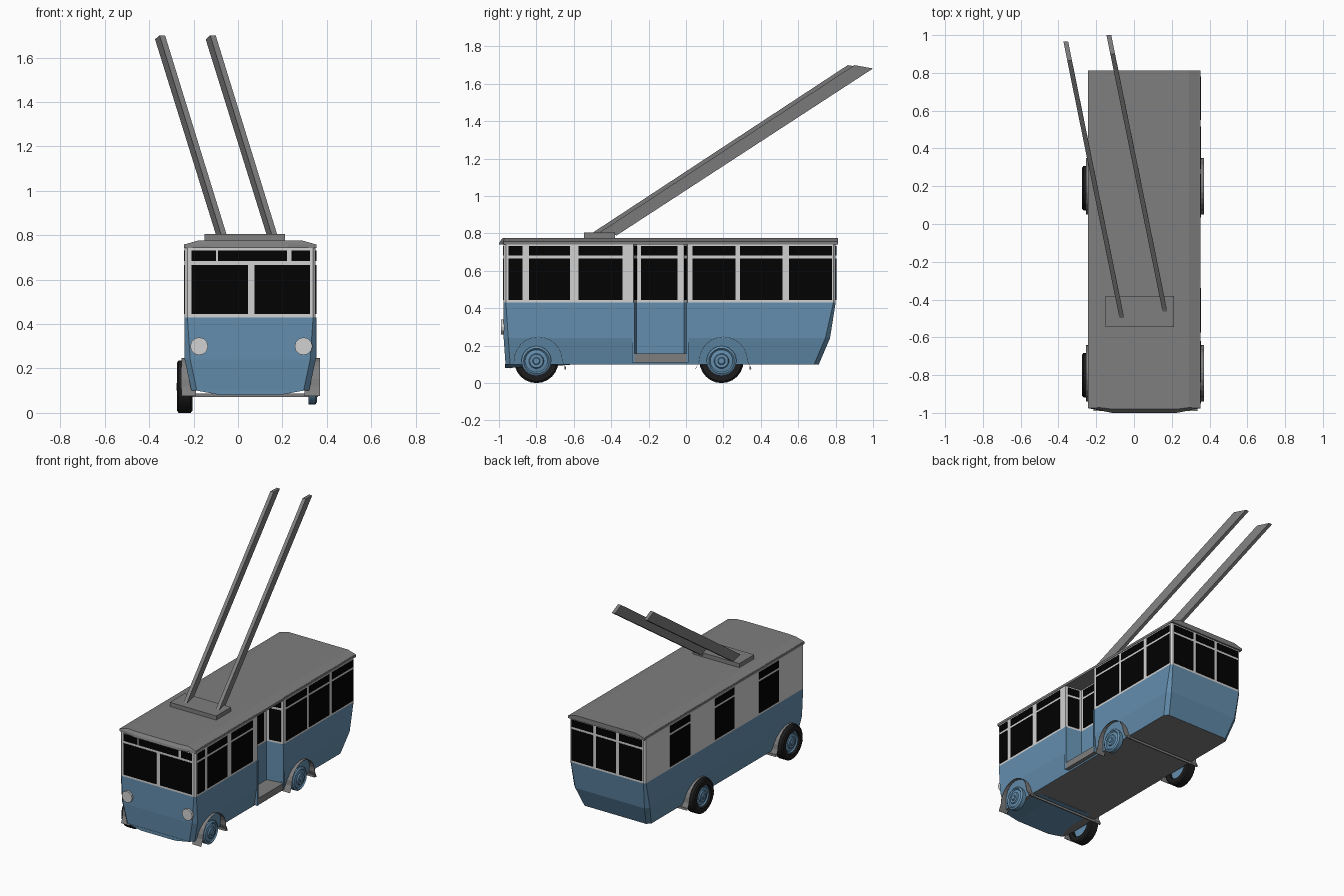
import bpy, bmesh, math
from mathutils import Matrix, Vector

if "Cube" in bpy.data.objects:
    bpy.data.objects.remove(bpy.data.objects["Cube"])


def material(name, rgb):
    m = bpy.data.materials.new(name)
    m.use_nodes = True
    m.diffuse_color = (*rgb, 1)
    m.node_tree.nodes["Principled BSDF"].inputs["Base Color"].default_value = (*rgb, 1)
    return m


BLUE = material("body blue", (0.125, 0.27, 0.42))
WHITE = material("frame white", (0.64, 0.64, 0.64))
GREY = material("roof grey", (0.21, 0.21, 0.21))
GLASS = material("window black", (0.0005, 0.0005, 0.0005))
RUBBER = material("tyre black", (0.012, 0.012, 0.012))
CX = 0.055          # body centre line
HALF = 0.295        # body half width
LEFT, RIGHT = CX + HALF, CX - HALF
FRONT, BACK = -0.975, 0.80


def finish(name, bm, *mats):
    bmesh.ops.recalc_face_normals(bm, faces=bm.faces)
    me = bpy.data.meshes.new(name)
    bm.to_mesh(me)
    bm.free()
    ob = bpy.data.objects.new(name, me)
    bpy.context.collection.objects.link(ob)
    for m in mats:
        me.materials.append(m)
    return ob


def loft(name, rings, *mats, closed=False):
    """Skin equal-length rings of points; cap both ends unless closed."""
    bm = bmesh.new()
    rows = [[bm.verts.new(p) for p in ring] for ring in rings]
    n = len(rows[0])
    pairs = list(zip(rows, rows[1:])) + ([(rows[-1], rows[0])] if closed else [])
    for a, b in pairs:
        for i in range(n):
            j = (i + 1) % n
            bm.faces.new((a[i], a[j], b[j], b[i]))
    if not closed:
        bm.faces.new(rows[0])
        bm.faces.new(rows[-1])
    return finish(name, bm, *mats)


def prism(name, outline, z, mat):
    """Raise a plan outline between two heights."""
    return loft(name, [[(*p, h) for p in outline] for h in z], mat)


def box(name, x, y, z, mat):
    return prism(name, [(x[0], y[0]), (x[1], y[0]), (x[1], y[1]), (x[0], y[1])], z, mat)


def lathe(name, x, y, z, profile, mat, side=1, closed=False, steps=24):
    """Spin (radius, offset) points around an axle along x."""
    turn = [math.tau * i / steps for i in range(steps)]
    rings = [[(x + side * d, y + r * math.cos(a), z + r * math.sin(a)) for a in turn]
             for r, d in profile]
    ob = loft(name, rings, mat, closed=closed)
    bpy.ops.object.select_all(action="DESELECT")
    ob.select_set(True)
    bpy.context.view_layer.objects.active = ob
    bpy.ops.object.shade_smooth_by_angle(angle=math.radians(30))


def plan(z, half, front, back, c):
    """Plan outline with small corner chamfers."""
    l, r = CX + half, CX - half
    return [(r + c, front, z), (l - c, front, z), (l, front + c, z), (l, back - c, z),
            (l - c, back, z), (r + c, back, z), (r, back - c, z), (r, front + c, z)]


# Body shell with tucked-in skirt and raked tail
shell = loft("body_shell", [plan(0.10, HALF - 0.03, FRONT + 0.01, 0.71, 0.025),
                            plan(0.24, HALF, FRONT, 0.77, 0.025),
                            plan(0.43, HALF, FRONT, BACK, 0.012),
                            plan(0.76, HALF, FRONT, BACK, 0.012)])

# Doorway with slightly splayed jambs cut out of the left side
DOOR = (-0.282, 0.008)
DOOR_IN = (-0.264, -0.01)
DOOR_X = LEFT - 0.12
cutter = prism("door_cutter", [(DOOR_X, DOOR_IN[0]), (LEFT, DOOR[0]), (LEFT + 0.1, DOOR[0]),
                               (LEFT + 0.1, DOOR[1]), (LEFT, DOOR[1]), (DOOR_X, DOOR_IN[1])],
               (0.155, 0.9), BLUE)
cutter.hide_render = True
cut = shell.modifiers.new("doorway", "BOOLEAN")
cut.object = cutter
cut.solver = "EXACT"
dg = bpy.context.evaluated_depsgraph_get()
baked = bpy.data.meshes.new_from_object(shell.evaluated_get(dg))
shell.modifiers.clear()
bpy.data.objects.remove(cutter)
baked.materials.clear()
for m in (BLUE, WHITE, GREY):
    baked.materials.append(m)

# Blue below the waistline, white above, grey floor
bm = bmesh.new()
bm.from_mesh(baked)
bmesh.ops.bisect_plane(bm, geom=bm.verts[:] + bm.edges[:] + bm.faces[:],
                       plane_co=(0, 0, 0.43), plane_no=(0, 0, 1))
for f in bm.faces:
    h = f.calc_center_median().z
    f.material_index = 2 if abs(f.normal.z) > 0.9 else int(h > 0.43)
bm.to_mesh(baked)
bm.free()
shell.data = baked


# Front apron under the nose, thinning out behind the front axle
def apron(y, low):
    return [(CX - 0.13, y, low), (CX + 0.13, y, low), (CX + 0.25, y, 0.102), (CX - 0.25, y, 0.102)]


loft("front_apron", [apron(FRONT + 0.008, 0.08), apron(-0.62, 0.097)], BLUE)
box("door_step", (DOOR_X, LEFT), DOOR, (0.11, 0.157), GREY)
for y in DOOR:
    box("door_post", (LEFT - 0.01, LEFT + 0.003), (y - 0.006, y + 0.006), (0.11, 0.43), BLUE)

# Windows: lower pane and a transom light above
LOWER, UPPER = (0.445, 0.665), (0.683, 0.732)
T = 0.004


def side_window(name, x, y):
    for z in (LOWER, UPPER):
        box(name, (x - T, x + T), y, z, GLASS)


def end_window(name, y, x, rows=(LOWER, UPPER)):
    for z in rows:
        box(name, x, (y - T, y + T), z, GLASS)


for y in [(-0.95, -0.875), (-0.84, -0.62), (-0.575, -0.34),
          (0.035, 0.265), (0.29, 0.515), (0.55, 0.78)]:
    side_window("left_window", LEFT, y)
for y in [(-0.69, -0.47), (-0.19, 0.02), (0.30, 0.52)]:
    side_window("right_window", RIGHT, y)
for x in [(-0.215, -0.04), (-0.015, 0.14), (0.165, 0.33)]:
    end_window("rear_window", BACK, x)
for x in [(-0.21, 0.045), (0.075, 0.325)]:
    end_window("windscreen", FRONT, x, [LOWER])
for x in [(-0.21, -0.10), (-0.09, 0.22), (0.24, 0.325)]:
    end_window("front_transom", FRONT, x, [UPPER])

# Door glazing on the recess back wall and its splayed jambs
side_window("door_window", DOOR_X, (-0.24, -0.045))
for inner, outer in zip(DOOR_IN, DOOR):
    a = Vector((DOOR_X, inner)).lerp(Vector((LEFT, outer)), 0.15)
    b = Vector((DOOR_X, inner)).lerp(Vector((LEFT, outer)), 0.85)
    off = Vector((0, T))
    for z in (LOWER, UPPER):
        prism("door_jamb_window", [a - off, b - off, b + off, a + off], z, GLASS)


# Roof with a bowed front visor and sloped long edges
def roof_ring(z, half, front, bow):
    l, r = CX + half, CX - half
    return [(r, front, z), (CX - 0.17, front - bow, z), (CX + 0.17, front - bow, z),
            (l, front, z), (l, 0.812, z), (r, 0.812, z)]


loft("roof", [roof_ring(0.742, 0.298, -0.975, 0.025), roof_ring(0.758, 0.298, -0.975, 0.02),
              roof_ring(0.776, 0.235, -0.972, 0.008)], GREY)

# Trolley base and two current collector poles
box("pole_base", (-0.15, 0.212), (-0.545, -0.38), (0.77, 0.805), GREY)


def pole(name, foot, tip):
    def end(p, drop):
        x, y, z = p
        return [(x - 0.0125, y, z), (x + 0.0125, y, z),
                (x - 0.0075, y + 0.1, z - drop), (x - 0.0325, y + 0.1, z - drop)]
    loft(name, [end(foot, 0.01), end(tip, 0.018)], GREY)


pole("right_pole", (-0.063, -0.505, 0.80), (-0.341, 0.865, 1.70))
pole("left_pole", (0.165, -0.47, 0.80), (-0.113, 0.90, 1.70))

# Headlights
for s in (-1, 1):
    bm = bmesh.new()
    spin = Matrix.Translation((0.06 + s * 0.235, FRONT - 0.003, 0.30)) @ Matrix.Rotation(math.pi / 2, 4, "X")
    bmesh.ops.create_cone(bm, cap_ends=True, segments=12, radius1=0.04, radius2=0.04, depth=0.022, matrix=spin)
    finish("headlight", bm, WHITE)

# Wheels, arches and cross rods; tyres sit on the right side only
HUB = [(0.08, -0.03), (0.08, 0.0), (0.068, 0.008), (0.06, 0.0), (0.04, 0.004),
       (0.036, 0.012), (0.02, 0.012), (0.016, 0.018), (0.003, 0.018)]
TYRE = [(0.078, -0.07), (0.108, -0.07), (0.118, -0.062), (0.118, -0.008), (0.108, 0.0), (0.078, 0.0)]
WHEEL_Z = 0.118


def arch(name, y, x0, x1):
    path = [(y - 0.15, 0.075)]
    path += [(y - 0.13 * math.cos(a), WHEEL_Z + 0.13 * math.sin(a))
             for a in [math.pi * i / 12 for i in range(13)]]
    path += [(y + 0.15, 0.075)]
    centre = Vector((y, WHEEL_Z))
    rings = []
    for p in path:
        v = Vector(p)
        q = v + (centre - v).normalized() * 0.002
        rings.append([(x0, *v), (x1, *v), (x1, *q), (x0, *q)])
    loft(name, rings, GREY)


for y in (-0.80, 0.19):
    lathe("left_hub", LEFT - 0.002, y, WHEEL_Z, HUB, BLUE)
    lathe("right_hub", -0.258, y, WHEEL_Z, HUB, BLUE, -1)
    lathe("right_tyre", -0.275, y, WHEEL_Z, TYRE, RUBBER, -1, closed=True)
    arch("left_wheel_arch", y + 0.01, 0.30, 0.37)
    arch("right_wheel_arch", y + 0.01, -0.255, -0.19)
    box("cross_rod", (-0.25, 0.36), (y + 0.15, y + 0.158), (0.072, 0.088), GREY)
